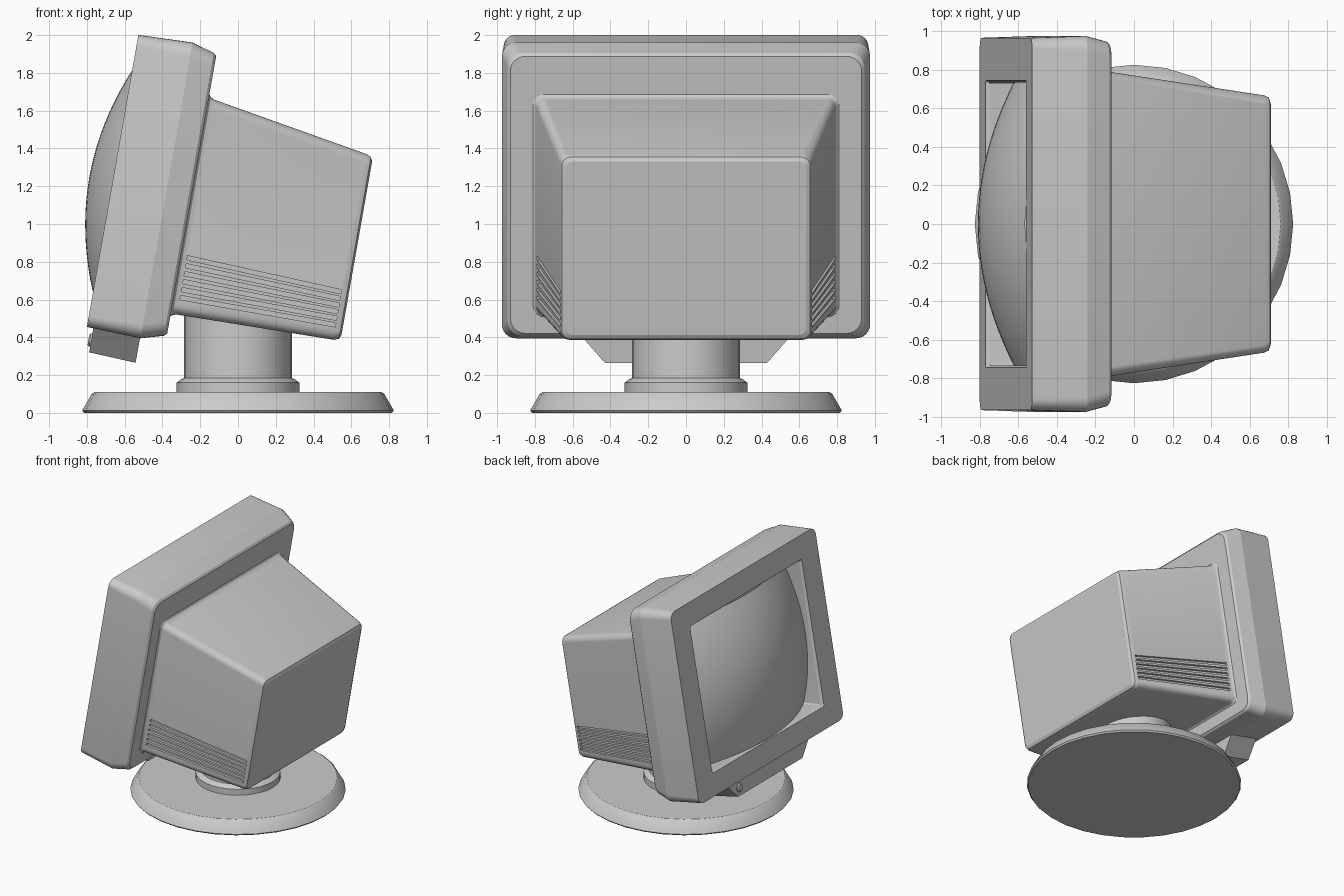
import bpy, bmesh, math
from mathutils import Matrix

if "Cube" in bpy.data.objects:
    bpy.data.objects.remove(bpy.data.objects["Cube"])

# Tilted frame of the monitor head: local x = depth, y = width, z = up the screen
TILT = Matrix.Translation((-0.80, 0, 0.455)) @ Matrix.Rotation(math.radians(10), 4, 'Y')


def finish(name, bm, matrix=Matrix(), angle=None):
    bmesh.ops.recalc_face_normals(bm, faces=bm.faces)
    mesh = bpy.data.meshes.new(name)
    bm.to_mesh(mesh)
    bm.free()
    ob = bpy.data.objects.new(name, mesh)
    bpy.context.collection.objects.link(ob)
    ob.matrix_world = matrix
    if angle:
        smooth(ob, angle)
    return ob


def activate(ob):
    bpy.ops.object.select_all(action='DESELECT')
    ob.select_set(True)
    bpy.context.view_layer.objects.active = ob


def smooth(ob, angle):
    activate(ob)
    bpy.ops.object.shade_smooth_by_angle(angle=math.radians(angle))


def rounded_ring(u, w, v0, v1, r, seg=6):
    """Rounded rectangle across the depth axis."""
    pts = []
    for k, (y, v) in enumerate([(w - r, v1 - r), (r - w, v1 - r), (r - w, v0 + r), (w - r, v0 + r)]):
        for i in range(seg + 1):
            a = math.pi / 2 * (k + i / seg)
            pts.append((u, y + r * math.cos(a), v + r * math.sin(a)))
    return pts


def loft(bm, rings):
    rows = [[bm.verts.new(p) for p in ring] for ring in rings]
    n = len(rows[0])
    for a, b in zip(rows, rows[1:]):
        for i in range(n):
            bm.faces.new((a[i], a[(i + 1) % n], b[(i + 1) % n], b[i]))
    bm.faces.new(rows[0])
    bm.faces.new(rows[-1])


def lathe(name, profile, seg):
    bm = bmesh.new()
    loft(bm, [[(r * math.cos(2 * math.pi * i / seg), r * math.sin(2 * math.pi * i / seg), z)
               for i in range(seg)] for r, z in profile])
    return finish(name, bm, angle=30)


# Housing: screen recess, bezel and tapering rear shell (depth, half width, bottom, top, radius)
bm = bmesh.new()
loft(bm, [rounded_ring(*s) for s in [
    (0.215, 0.733, 0.192, 1.373, 0.01),
    (0.02, 0.733, 0.192, 1.373, 0.01),
    (0.0, 0.745, 0.18, 1.385, 0.015),
    (0.0, 0.965, 0.0, 1.57, 0.06),
    (0.29, 0.975, -0.01, 1.58, 0.075),
    (0.41, 0.945, 0.025, 1.545, 0.08),
    (0.425, 0.93, 0.04, 1.53, 0.08),
    (0.425, 0.81, 0.13, 1.325, 0.06),
    (0.435, 0.797, 0.14, 1.312, 0.055),
    (0.455, 0.79, 0.147, 1.302, 0.05),
    (1.30, 0.667, 0.16, 1.158, 0.05),
    (1.325, 0.657, 0.17, 1.146, 0.045),
    (1.335, 0.635, 0.192, 1.125, 0.035),
]])
housing = finish("housing", bm, TILT)

# Vent slots cut into both sides of the shell
bm = bmesh.new()
for side in (-1, 1):
    for i in range(6):
        rings = []
        for u, w, pitch in [(0.46, 0.789, 0.0428), (1.295, 0.668, 0.0355)]:
            v = 0.228 + i * pitch
            rings.append([(u, side * (w + d), v + h)
                          for d, h in [(-0.02, 0), (0.05, 0), (0.05, 0.022), (-0.02, 0.022)]])
        loft(bm, rings)
cutter = finish("vent_cutter", bm, TILT)
cutter.hide_render = True
mod = housing.modifiers.new("vents", 'BOOLEAN')
mod.operation = 'DIFFERENCE'
mod.solver = 'EXACT'
mod.object = cutter
activate(housing)
bpy.ops.object.modifier_apply(modifier=mod.name)
bpy.data.objects.remove(cutter)
smooth(housing, 16)

# Domed picture tube
bm = bmesh.new()
bmesh.ops.create_grid(bm, x_segments=24, y_segments=20, size=1)
for vert in bm.verts:
    y, v = vert.co.x * 0.733, vert.co.y * 0.591
    vert.co = (-0.125 + 0.35 * (y * y + v * v), y, v + 0.7825)
screen = finish("screen", bm, TILT, 30)
if screen.data.polygons[0].normal.x > 0:
    screen.data.flip_normals()

# Control panel hanging under the bezel
bm = bmesh.new()
loft(bm, [[(u, -wt, 0.02), (u, wt, 0.02), (u, 0.43, b), (u, -0.43, b)]
          for u, wt, b in [(0.035, 0.57, -0.13), (0.287, 0.57, -0.142)]])
finish("control_panel", bm, TILT)

# Power button
bm = bmesh.new()
loft(bm, [[(u, 0.40 + r * math.cos(math.pi * i / 8), -0.065 + r * math.sin(math.pi * i / 8))
           for i in range(16)] for u, r in [(0.06, 0.035), (0.027, 0.035), (0.02, 0.026)]])
finish("power_button", bm, TILT, 30)

# Stand
lathe("base", [(0.815, 0), (0.825, 0.012), (0.775, 0.10), (0.76, 0.11)], 32)
lathe("column", [(0.325, 0.10), (0.325, 0.16), (0.305, 0.175), (0.285, 0.185), (0.285, 0.56)], 32)
